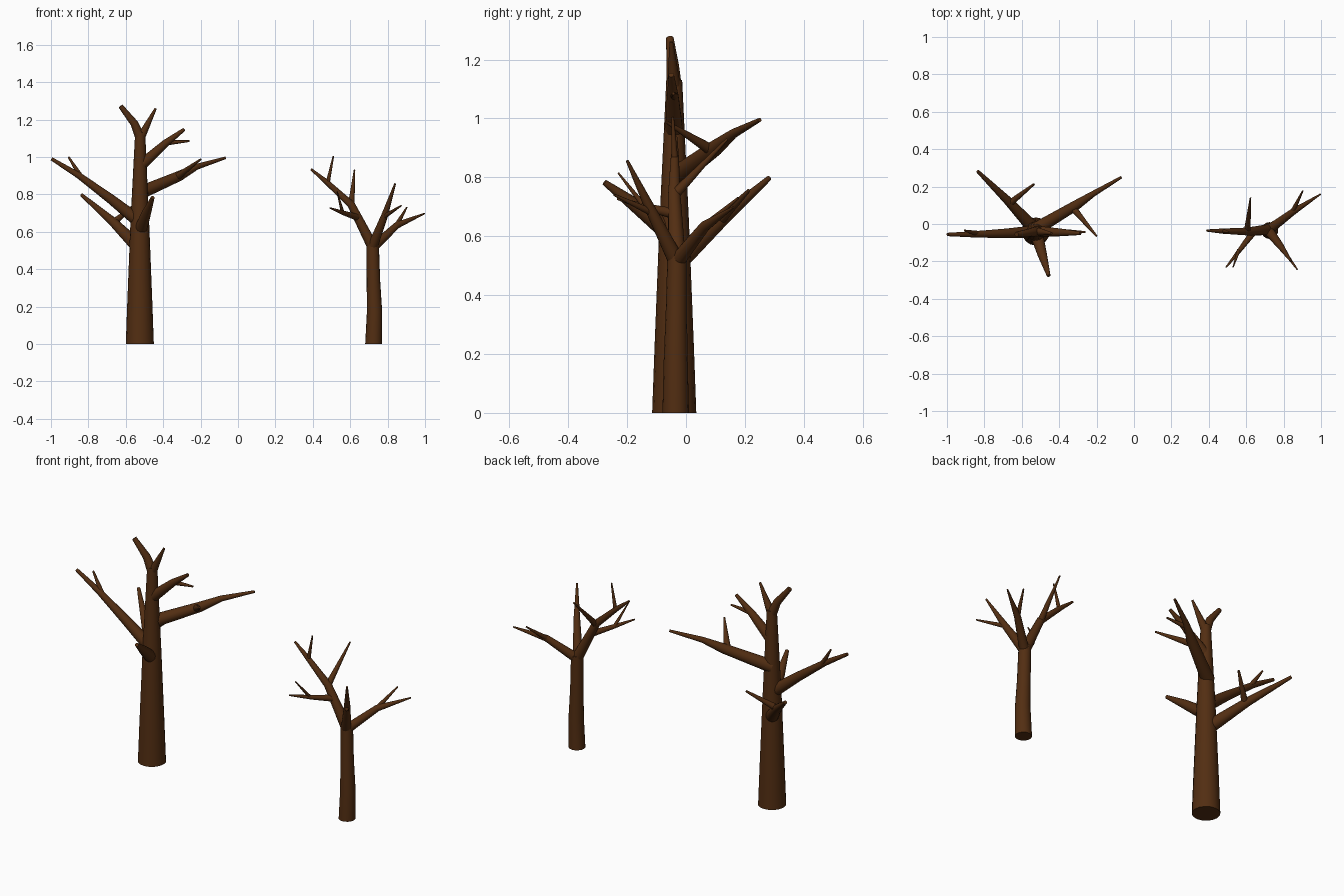
import bpy, bmesh, math
from mathutils import Vector

bark = bpy.data.materials.new("bark")
bark.diffuse_color = (0.085, 0.027, 0.006, 1)
SIDES = 16


def limb(name, *pts):
    """Tapered tube through (x, y, z, radius) points with flat ends."""
    bm = bmesh.new()
    pos = [Vector(p[:3]) for p in pts]
    side = (pos[-1] - pos[0]).orthogonal().normalized()
    if name.endswith("trunk"):
        side = Vector((1, 0, 0))
    rings = []
    for i, p in enumerate(pts):
        t = (pos[min(i + 1, len(pos) - 1)] - pos[max(i - 1, 0)]).normalized()
        if name.endswith("trunk"):
            t = Vector((0, 0, 1))
        u = (side - t * side.dot(t)).normalized()
        v = t.cross(u)
        rings.append([bm.verts.new(pos[i] + p[3] * (u * math.cos(a) + v * math.sin(a)))
                      for a in (2 * math.pi * k / SIDES for k in range(SIDES))])
    for a, b in zip(rings, rings[1:]):
        for k in range(SIDES):
            n = (k + 1) % SIDES
            bm.faces.new((a[k], a[n], b[n], b[k])).smooth = True
    bm.faces.new(rings[0][::-1])
    bm.faces.new(rings[-1])
    for e in bm.edges:
        if any(not f.smooth for f in e.link_faces):
            e.smooth = False
    me = bpy.data.meshes.new(name)
    bm.to_mesh(me)
    bm.free()
    me.materials.append(bark)
    bpy.context.collection.objects.link(bpy.data.objects.new(name, me))


# large tree: trunk and forked crown
limb("large_trunk", (-.525, -.04, 0, .075), (-.525, -.04, .22, .067), (-.525, -.04, .65, .05),
     (-.523, -.04, 1.13, .027))
limb("large_crown_left", (-.522, -.04, 1.10, .027), (-.555, -.045, 1.18, .021), (-.628, -.055, 1.272, .013))
limb("large_crown_right", (-.522, -.04, 1.10, .024), (-.44, -.05, 1.26, .006))
# large tree: branches with their twigs
limb("large_upper_right_branch", (-.52, -.04, .955, .031), (-.385, -.045, 1.075, .02), (-.287, -.05, 1.148, .009))
limb("large_upper_right_twig", (-.385, -.04, 1.075, .014), (-.26, -.043, 1.085, .005))
limb("large_right_branch", (-.53, -.03, .805, .036), (-.31, .10, .90, .027), (-.22, .16, .948, .016),
     (-.068, .25, .995, .007))
limb("large_right_twig", (-.33, .09, .89, .02), (-.2, -.065, .987, .005))
limb("large_left_branch", (-.51, -.04, .64, .036), (-.68, -.05, .775, .026), (-.85, -.055, .90, .017),
     (-.997, -.056, .99, .009))
limb("large_left_twig", (-.84, -.05, .895, .014), (-.906, -.035, 1.0, .005))
limb("large_rear_branch", (-.53, -.03, .515, .037), (-.67, .12, .655, .024), (-.836, .282, .797, .009))
limb("large_rear_twig", (-.665, .11, .65, .019), (-.535, .213, .755, .006))
limb("large_front_branch", (-.525, -.04, .60, .036), (-.49, -.165, .70, .025), (-.456, -.277, .783, .01))

# small tree: gently wavy trunk
limb("small_trunk", (.725, -.035, 0, .045), (.73, -.035, .17, .041), (.724, -.033, .34, .036),
     (.72, -.03, .54, .033))
# small tree: branches with their twigs
limb("small_right_branch", (.715, -.035, .51, .027), (.85, .065, .635, .018), (.998, .16, .698, .004))
limb("small_right_twig", (.845, .06, .63, .014), (.902, .177, .73, .004))
limb("small_front_branch", (.715, -.03, .51, .028), (.785, -.12, .69, .018), (.84, -.2, .857, .005))
limb("small_front_twig", (.78, -.115, .68, .013), (.873, -.243, .74, .004))
limb("small_left_branch", (.725, -.03, .51, .03), (.605, -.04, .745, .021), (.475, -.038, .865, .014),
     (.39, -.035, .935, .006))
limb("small_left_rear_twig", (.605, -.04, .74, .018), (.623, .14, .93, .004))
limb("small_left_tip_twig", (.48, -.038, .862, .011), (.51, -.045, 1.005, .004))
limb("small_left_front_twig", (.645, -.035, .675, .019), (.565, -.14, .70, .012), (.492, -.232, .727, .004))
limb("small_left_front_spur", (.56, -.14, .70, .01), (.53, -.23, .815, .003))
